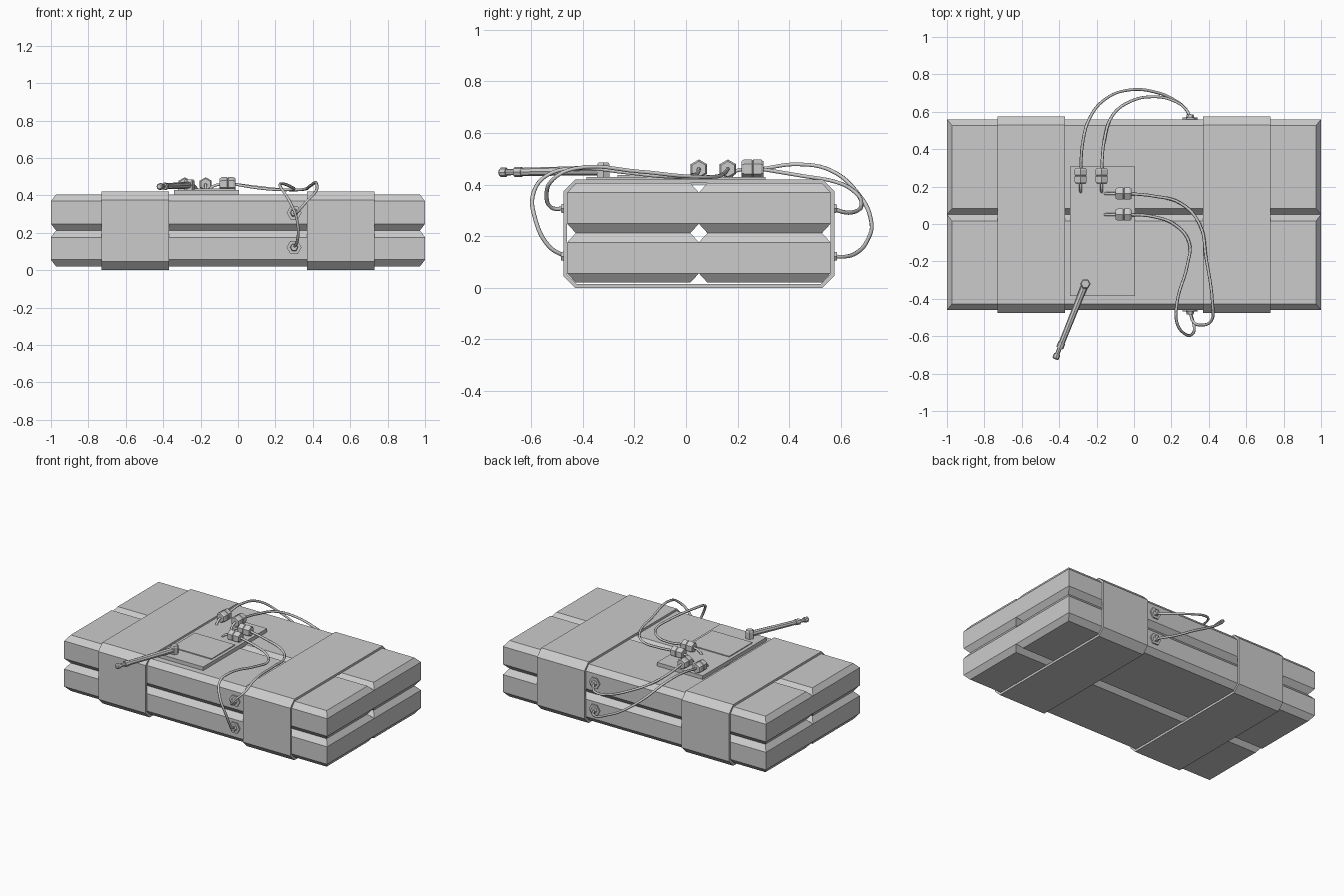
import bpy, bmesh, math
from mathutils import Vector

if "Cube" in bpy.data.objects:
    bpy.data.objects.remove(bpy.data.objects["Cube"])


def finish(name, bm):
    bmesh.ops.recalc_face_normals(bm, faces=bm.faces)
    me = bpy.data.meshes.new(name)
    bm.to_mesh(me)
    bm.free()
    ob = bpy.data.objects.new(name, me)
    bpy.context.collection.objects.link(ob)
    return ob


def box(name, lo, hi):
    bm = bmesh.new()
    bmesh.ops.create_cube(bm, size=1)
    for v in bm.verts:
        v.co = Vector([lo[i] + (v.co[i] + 0.5) * (hi[i] - lo[i]) for i in range(3)])
    return finish(name, bm)


def lathe(name, start, direction, profile, sides=6, spin=0.0):
    """Stack of rings (distance, radius) along a direction, capped at both ends."""
    bm = bmesh.new()
    q = Vector(direction).to_track_quat('Z', 'Y')
    rings = []
    for d, r in profile:
        rings.append([bm.verts.new(Vector(start) + q @ Vector((
            r * math.cos(spin + math.tau * k / sides),
            r * math.sin(spin + math.tau * k / sides), d))) for k in range(sides)])
    for a, b in zip(rings, rings[1:]):
        for k in range(sides):
            n = (k + 1) % sides
            bm.faces.new((a[k], a[n], b[n], b[k]))
    bm.faces.new(rings[0])
    bm.faces.new(rings[-1])
    return finish(name, bm)


def wire(name, pts, radius=0.008):
    cu = bpy.data.curves.new(name, 'CURVE')
    cu.dimensions = '3D'
    cu.bevel_depth = radius
    cu.bevel_resolution = 1
    cu.resolution_u = 6
    cu.use_fill_caps = True
    sp = cu.splines.new('BEZIER')
    sp.bezier_points.add(len(pts) - 1)
    for bp, p in zip(sp.bezier_points, pts):
        bp.co = p
        bp.handle_left_type = bp.handle_right_type = 'AUTO'
    ob = bpy.data.objects.new(name, cu)
    bpy.context.collection.objects.link(ob)
    bpy.ops.object.select_all(action='DESELECT')
    ob.select_set(True)
    bpy.context.view_layer.objects.active = ob
    bpy.ops.object.convert(target='MESH')


# Four blocks with chamfered top and bottom rims
def block(name, yc, z0, z1):
    bm = bmesh.new()
    dx, dy, dz = 0.027, 0.033, 0.036
    rings = []
    for z, inset in ((z0, 1), (z0 + dz, 0), (z1 - dz, 0), (z1, 1)):
        x, y = 1 - dx * inset, 0.255 - dy * inset
        rings.append([bm.verts.new((sx * x, yc + sy * y, z))
                      for sx, sy in ((-1, -1), (1, -1), (1, 1), (-1, 1))])
    for a, b in zip(rings, rings[1:]):
        for k in range(4):
            n = (k + 1) % 4
            bm.faces.new((a[k], a[n], b[n], b[k]))
    bm.faces.new(rings[0])
    bm.faces.new(rings[-1])
    finish(name, bm)


for side, yc in (("front", -0.205), ("back", 0.305)):
    block("lower_block_" + side, yc, 0.02, 0.212)
    block("upper_block_" + side, yc, 0.212, 0.405)


# Two straps wrapped round the bundle
def octagon(y0, y1, z0, z1, c):
    return [(y0 + c, z0), (y1 - c, z0), (y1, z0 + c), (y1, z1 - c),
            (y1 - c, z1), (y0 + c, z1), (y0, z1 - c), (y0, z0 + c)]


for name, x0 in (("strap_left", -0.73), ("strap_right", 0.37)):
    bm = bmesh.new()
    loops = []
    for x, g in ((x0, 0), (x0 + 0.36, 0), (x0 + 0.36, 0.015), (x0, 0.015)):
        loops.append([bm.verts.new((x, y, z)) for y, z in
                      octagon(-0.475 + g, 0.575 - g, g, 0.42 - g, 0.046 - g * 0.6)])
    for i in range(4):
        a, b = loops[i], loops[(i + 1) % 4]
        for k in range(8):
            n = (k + 1) % 8
            bm.faces.new((a[k], a[n], b[n], b[k]))
    finish(name, bm)

# Control plate and its raised panel
box("control_plate", (-0.343, -0.385, 0.40), (0.005, 0.308, 0.43))
box("panel", (-0.32, -0.265, 0.425), (-0.015, -0.012, 0.436))

# Antenna: hinge post and stepped rod
lathe("antenna_hinge", (-0.26, -0.32, 0.425), (0, 0, 1), [(0, 0.028), (0.052, 0.028), (0.06, 0.022)])
lathe("antenna_rod", (-0.26, -0.32, 0.455), (-0.16, -0.4, -0.008),
      [(0, 0.019), (0.34, 0.016), (0.34, 0.02), (0.37, 0.02), (0.37, 0.012),
       (0.405, 0.012), (0.405, 0.018), (0.428, 0.018), (0.434, 0.012)], 8)

# Hex connectors on the plate, each with a short lead dipping into it
CZ = 0.46
plug = [(0, 0.03), (0.01, 0.037), (0.04, 0.037), (0.043, 0.033), (0.046, 0.037),
        (0.075, 0.037), (0.085, 0.03)]
for i, x in enumerate((-0.285, -0.173)):
    lathe(f"connector_back_{i}", (x, 0.215, CZ), (0, 1, 0), plug, 6, math.pi / 6 * (1))
    wire(f"lead_back_{i}", [(x, 0.23, CZ), (x, 0.19, 0.45), (x, 0.165, 0.415)])
for i, y in enumerate((0.162, 0.05)):
    lathe(f"connector_front_{i}", (-0.098, y, CZ), (1, 0, 0), plug, 6, math.pi / 6 * (1))
    wire(f"lead_front_{i}", [(-0.08, y, CZ), (-0.13, y, 0.45), (-0.165, y, 0.415)])

# Hex sockets on front and back of the blocks
for side, y, d in (("front", -0.455, -1), ("back", 0.555, 1)):
    for level, z in (("upper", 0.307), ("lower", 0.122)):
        lathe(f"socket_{side}_{level}", (0.3, y, z), (0, d, 0),
              [(0, 0.04), (0.014, 0.04), (0.014, 0.022), (0.03, 0.018)], 6)

# Looping wires
wire("wire_back_long", [(-0.285, 0.29, CZ), (-0.275, 0.43, 0.478), (-0.24, 0.56, 0.455),
     (-0.15, 0.67, 0.36), (-0.02, 0.717, 0.26), (0.11, 0.706, 0.19),
     (0.22, 0.66, 0.135), (0.28, 0.61, 0.12), (0.3, 0.57, 0.122)])
wire("wire_back_short", [(-0.173, 0.29, CZ), (-0.16, 0.44, 0.435), (-0.115, 0.58, 0.41),
     (-0.03, 0.65, 0.375), (0.1, 0.68, 0.325), (0.22, 0.655, 0.295),
     (0.28, 0.61, 0.293), (0.3, 0.57, 0.307)])
wire("wire_front_short", [(-0.02, 0.162, CZ), (0.1, 0.15, 0.445), (0.25, 0.11, 0.43),
     (0.35, 0.0, 0.432), (0.385, -0.18, 0.45), (0.42, -0.43, 0.462),
     (0.415, -0.515, 0.42), (0.36, -0.54, 0.36), (0.315, -0.52, 0.31), (0.3, -0.47, 0.307)])
wire("wire_front_long", [(-0.02, 0.05, CZ), (0.1, 0.04, 0.44), (0.22, -0.005, 0.43),
     (0.295, -0.1, 0.432), (0.285, -0.22, 0.445), (0.23, -0.42, 0.462),
     (0.23, -0.53, 0.44), (0.275, -0.59, 0.37), (0.315, -0.585, 0.27),
     (0.318, -0.53, 0.16), (0.3, -0.47, 0.122)])
